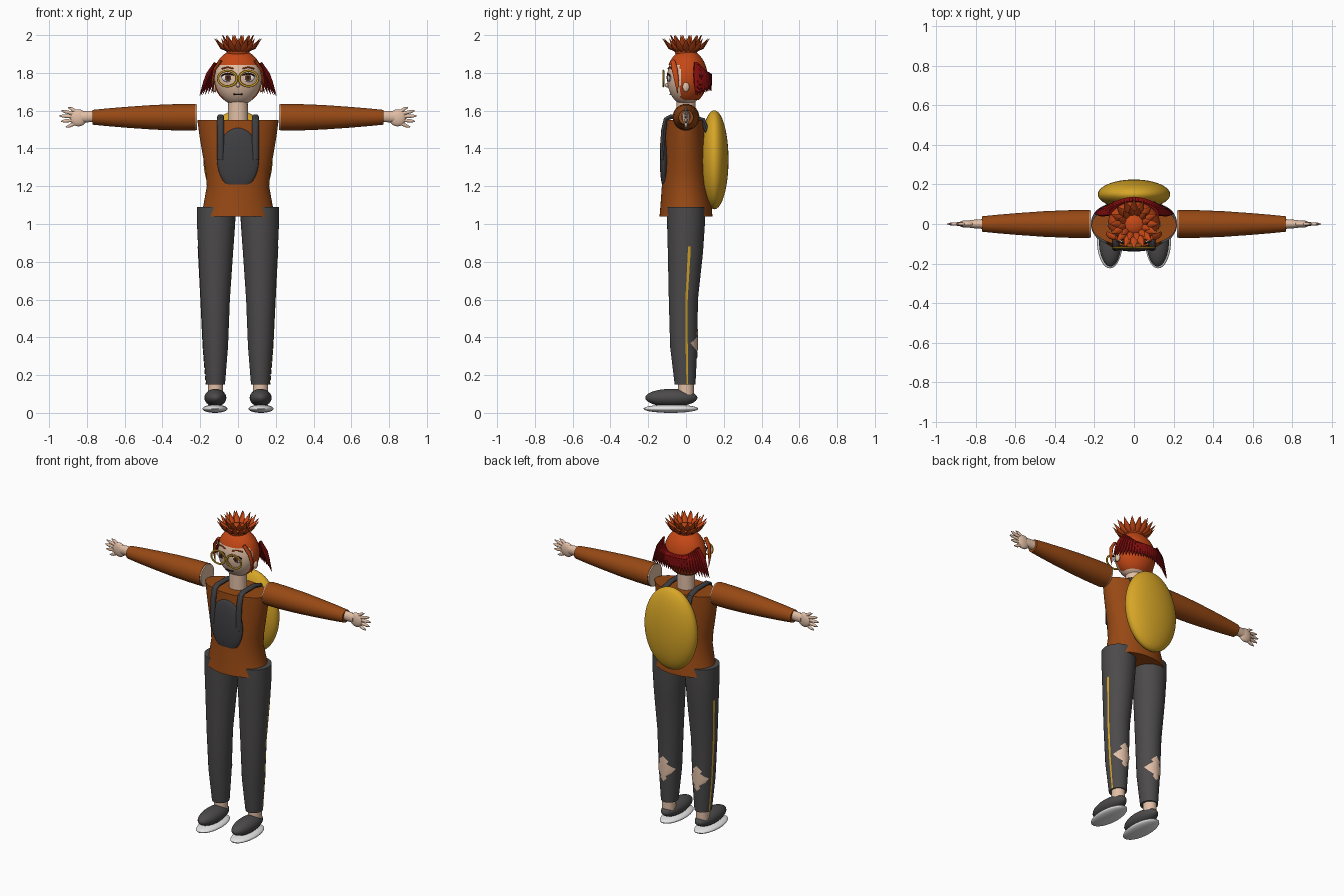
import bpy, bmesh, math
from mathutils import Vector, Matrix

cube = bpy.data.objects.get("Cube")
if cube:
    bpy.data.objects.remove(cube, do_unlink=True)


def material(name, r, g, b):
    m = bpy.data.materials.new(name)
    m.use_nodes = True
    m.diffuse_color = (r, g, b, 1)
    m.node_tree.nodes["Principled BSDF"].inputs["Base Color"].default_value = (r, g, b, 1)
    return m


JACKET = material("rust brown", 0.31, 0.066, 0.007)
TROUSER = material("charcoal", 0.072, 0.068, 0.068)
STRAP = material("dark slate", 0.05, 0.05, 0.055)
YELLOW = material("golden yellow", 0.68, 0.38, 0.02)
SKIN = material("skin", 0.76, 0.52, 0.38)
HAIR = material("orange red", 0.56, 0.065, 0.008)
DARK_RED = material("dark red", 0.22, 0.004, 0.004)
WHITE = material("off white", 0.8, 0.8, 0.8)
EYE = material("eye brown", 0.16, 0.05, 0.02)
INK = material("ink", 0.02, 0.012, 0.012)
built = []


def finish(name, bm, mat):
    bmesh.ops.recalc_face_normals(bm, faces=bm.faces)
    me = bpy.data.meshes.new(name)
    bm.to_mesh(me)
    bm.free()
    me.materials.append(mat)
    ob = bpy.data.objects.new(name, me)
    bpy.context.collection.objects.link(ob)
    built.append(ob)
    return ob


def add_ball(bm, centre, size, seg=32):
    mat = Matrix.Translation(centre) @ Matrix.Diagonal((*size, 1))
    bmesh.ops.create_uvsphere(bm, u_segments=seg, v_segments=seg * 2 // 3, radius=1, matrix=mat)


def ball(name, mat, centre, size, seg=32):
    bm = bmesh.new()
    add_ball(bm, centre, size, seg)
    return finish(name, bm, mat)


def add_tube(bm, path, ref=(1, 0, 0), n=32, axis=None):
    """Loft ellipses (x, y, z, radius along ref, other radius) along a path."""
    pts = [Vector(p[:3]) for p in path]
    rings = []
    for i, p in enumerate(path):
        t = Vector(axis) if axis else pts[min(i + 1, len(pts) - 1)] - pts[max(i - 1, 0)]
        t.normalize()
        u = Vector(ref)
        u = (u - t * u.dot(t)).normalized()
        v = t.cross(u)
        rings.append([bm.verts.new(pts[i] + u * p[3] * math.cos(a) + v * p[4] * math.sin(a))
                      for a in (math.tau * k / n for k in range(n))])
    for a, b in zip(rings, rings[1:]):
        for k in range(n):
            bm.faces.new((a[k], a[(k + 1) % n], b[(k + 1) % n], b[k]))
    bm.faces.new(rings[0])
    bm.faces.new(rings[-1])


def tube(name, mat, path, **kw):
    bm = bmesh.new()
    add_tube(bm, path, **kw)
    return finish(name, bm, mat)


# Trouser leg sections: z, centre x, centre y, radius x, radius y
LEG = [(0.15, 0.119, -0.005, 0.05, 0.055), (0.35, 0.119, -0.012, 0.066, 0.072),
       (0.6, 0.12, -0.014, 0.077, 0.077), (0.85, 0.118, -0.003, 0.092, 0.093),
       (1.0, 0.116, 0, 0.101, 0.1), (1.09, 0.115, 0, 0.103, 0.1)]


def leg_point(side, z, angle):
    for a, b in zip(LEG, LEG[1:]):
        if z <= b[0]:
            break
    f = (z - a[0]) / (b[0] - a[0])
    cx, cy, rx, ry = (a[i] + (b[i] - a[i]) * f for i in range(1, 5))
    return (side * (cx + (rx + 0.003) * math.cos(angle)), cy + (ry + 0.003) * math.sin(angle), z)


def leg_patch(name, mat, side, middle, rows, cols=8):
    """Thin plate that follows the trouser surface; rows are (z, half angle)."""
    bm = bmesh.new()
    grid = [[bm.verts.new(leg_point(side, z, math.radians(middle + h * (2 * c / cols - 1))))
             for c in range(cols + 1)] for z, h in rows]
    for a, b in zip(grid, grid[1:]):
        for c in range(cols):
            bm.faces.new((a[c], a[c + 1], b[c + 1], b[c]))
    return finish(name, bm, mat)


TEAR = [(0.29, 1), (0.31, 20), (0.325, 13), (0.345, 42), (0.37, 62),
        (0.39, 36), (0.405, 18), (0.42, 28), (0.45, 1)]

for s, label in ((1, "left"), (-1, "right")):
    # Legs and feet
    ball(label + "_sole", WHITE, (s * 0.122, -0.08, 0.022), (0.066, 0.145, 0.022))
    ball(label + "_shoe", TROUSER, (s * 0.12, -0.078, 0.08), (0.058, 0.138, 0.047))
    tube(label + "_ankle", SKIN, [(s * 0.12, 0, z, 0.04, 0.042) for z in (0.08, 0.17)])
    tube(label + "_trouser_leg", TROUSER, [(s * x, y, z, rx, ry) for z, x, y, rx, ry in LEG],
         axis=(0, 0, 1), n=40)
    leg_patch(label + "_trouser_stripe", YELLOW, s, 12,
              [(0.15 + 0.0365 * i, 4.5) for i in range(21)], 2)
    leg_patch(label + "_trouser_tear", SKIN, s, 90, TEAR)

    # Arms and hands
    sleeve = [(0.225, 0.071), (0.32, 0.07), (0.45, 0.065), (0.58, 0.056), (0.69, 0.047), (0.77, 0.039)]
    tube(label + "_sleeve", JACKET, [(s * x, 0, 1.565, r, r) for x, r in sleeve], ref=(0, 1, 0))
    tube(label + "_shoulder_end", SKIN, [(s * x, 0, 1.565, 0.068, 0.068) for x in (0.217, 0.226)],
         ref=(0, 1, 0))
    tube(label + "_wrist", SKIN, [(s * 0.76, 0, 1.57, 0.025, 0.03), (s * 0.83, 0, 1.567, 0.02, 0.03)],
         ref=(0, 1, 0), n=20)
    ball(label + "_palm", SKIN, (s * 0.845, 0, 1.562), (0.045, 0.019, 0.045), 24)
    bm = bmesh.new()
    for tx, tz in ((0.9, 1.617), (0.935, 1.6), (0.945, 1.573), (0.937, 1.543), (0.912, 1.513)):
        z0 = 1.562 + (tz - 1.562) * 0.5
        add_tube(bm, [(s * 0.855, 0, z0, 0.01, 0.011), (s * (tx - 0.02), 0, tz - (tz - z0) * 0.25, 0.008, 0.009),
                      (s * tx, 0, tz, 0.002, 0.003)], ref=(0, 1, 0), n=10)
    finish(label + "_fingers", bm, SKIN)

    # Pack straps over the shoulders
    strap = [(-0.122, 1.34), (-0.124, 1.42), (-0.118, 1.5), (-0.105, 1.555), (-0.08, 1.568),
             (0.03, 1.568), (0.09, 1.55), (0.115, 1.48)]
    tube(label + "_pack_strap", STRAP, [(s * 0.092, y, z, 0.018, 0.013) for y, z in strap], n=12)

    # Eyes, brows, glasses and ears
    ball(label + "_eye_white", WHITE, (s * 0.053, -0.088, 1.774), (0.034, 0.01, 0.022), 24)
    ball(label + "_iris", EYE, (s * 0.053, -0.096, 1.775), (0.017, 0.005, 0.019), 16)
    ball(label + "_pupil", INK, (s * 0.053, -0.1, 1.775), (0.008, 0.003, 0.01), 12)
    tube(label + "_eyelash", INK, [(s * (0.053 + 0.035 * k), -0.097 + 0.008 * k * k + 0.004 * k,
                                    1.797 - 0.014 * k * k, 0.004, 0.004)
                                   for k in (-1, -0.5, 0, 0.5, 1)], ref=(0, 0, 1), n=8)
    tube(label + "_eyebrow", HAIR, [(s * x, y, z, 0.004, 0.004) for x, y, z in
                                    ((0.025, -0.094, 1.823), (0.055, -0.086, 1.83), (0.085, -0.07, 1.822))],
         ref=(0, 0, 1), n=8)
    bm = bmesh.new()
    ring = [(s * 0.056 + 0.05 * math.cos(a), -0.12, 1.77 + 0.041 * math.sin(a), 0.005, 0.006)
            for a in (math.tau * k / 32 for k in range(33))]
    add_tube(bm, ring, ref=(0, 1, 0), n=8)
    finish(label + "_glasses_rim", bm, YELLOW)
    ball(label + "_ear", SKIN, (s * 0.125, 0, 1.725), (0.012, 0.018, 0.026), 16)

    # Loose hair beside the face
    tube(label + "_face_lock", HAIR, [(s * 0.09, -0.07, 1.865, 0.012, 0.008), (s * 0.122, -0.06, 1.82, 0.016, 0.008),
                                      (s * 0.134, -0.05, 1.76, 0.012, 0.007), (s * 0.13, -0.045, 1.69, 0.001, 0.001)],
         ref=(0, 1, 0), n=10)

# Jacket body
tube("jacket", JACKET, [(0, 0, 1.04, 0.2, 0.14), (0, 0, 1.1, 0.183, 0.135), (0, -0.006, 1.2, 0.165, 0.122),
                        (0, -0.006, 1.28, 0.172, 0.118), (0, -0.006, 1.36, 0.186, 0.115),
                        (0, -0.006, 1.46, 0.203, 0.112), (0, -0.006, 1.55, 0.215, 0.108)],
     axis=(0, 0, 1), n=48)
# Front pouch and backpack
ball("chest_panel", STRAP, (0, -0.112, 1.345), (0.112, 0.027, 0.165))
ball("backpack", YELLOW, (0, 0.15, 1.34), (0.183, 0.075, 0.262), 48)

# Neck and head
tube("neck", SKIN, [(0, 0, 1.53, 0.055, 0.05), (0, 0, 1.69, 0.05, 0.05)], n=24)
ball("head", SKIN, (0, 0, 1.772), (0.124, 0.1, 0.144), 48)
ball("nose", SKIN, (0, -0.1, 1.735), (0.01, 0.012, 0.012), 16)
tube("mouth", INK, [(x, -0.085 + x * x * 4, 1.685 + abs(x) * 0.1, 0.003, 0.003) for x in (-0.024, 0, 0.024)],
     ref=(0, 0, 1), n=8)
tube("glasses_bridge", YELLOW, [(-0.01, -0.12, 1.775, 0.005, 0.005), (0.01, -0.12, 1.775, 0.005, 0.005)],
     ref=(0, 0, 1), n=8)

# Hair cap with an opening for the face
bm = bmesh.new()
add_ball(bm, (0, 0.005, 1.777), (0.131, 0.109, 0.147), 64)
opening = [f for f in bm.faces
           if (c := f.calc_center_median()).z < 1.655 or (c.z < 1.842 and c.y < -0.03)]
bmesh.ops.delete(bm, geom=opening, context='FACES')
finish("hair_cap", bm, HAIR)

# Spiky topknot
ball("topknot", HAIR, (0, 0, 1.915), (0.062, 0.06, 0.04))
bm = bmesh.new()
for count, reach, tip, base, turn in ((16, 0.125, 1.982, 1.905, 0), (12, 0.085, 2.0, 1.92, 0.2)):
    for k in range(count):
        a = turn + math.tau * k / count
        c, d = math.cos(a), math.sin(a)
        path = [(0.035, base, 0.008), (reach * 0.7, base + (tip - base) * 0.4, 0.019), (reach, tip, 0.001)]
        add_tube(bm, [(r * c, r * d, z, w, w * 0.5) for r, z, w in path], ref=(-d, c, 0), n=8)
finish("topknot_spikes", bm, HAIR)

# Dark hair fringe hanging round the back and flaring at the sides
bm = bmesh.new()
STRANDS = 27
for k in range(STRANDS):
    a = math.pi * (0.03 + 0.94 * k / (STRANDS - 1))
    c, d = math.cos(a), math.sin(a)
    flare = abs(c) ** 3
    low = 1.705 - 0.025 * flare
    path = [(0.121, 0.098, 1.80 + 0.055 * flare, 0.009), (0.14 + 0.02 * flare, 0.112, 1.79, 0.015),
            (0.143 + 0.035 * flare, 0.113, 1.745, 0.012), (0.15 + 0.055 * flare, 0.118, low, 0.001)]
    add_tube(bm, [(rx * c, 0.015 + ry * d * (1 - 0.25 * flare) + 0.03 * flare, z, w, w * 0.8)
                  for rx, ry, z, w in path], ref=(-d, c, 0), n=8)
finish("back_fringe", bm, DARK_RED)

# Smooth shading with sharp rims
bpy.ops.object.select_all(action='DESELECT')
for ob in built:
    ob.select_set(True)
bpy.context.view_layer.objects.active = built[0]
bpy.ops.object.shade_smooth_by_angle(angle=math.radians(40))
